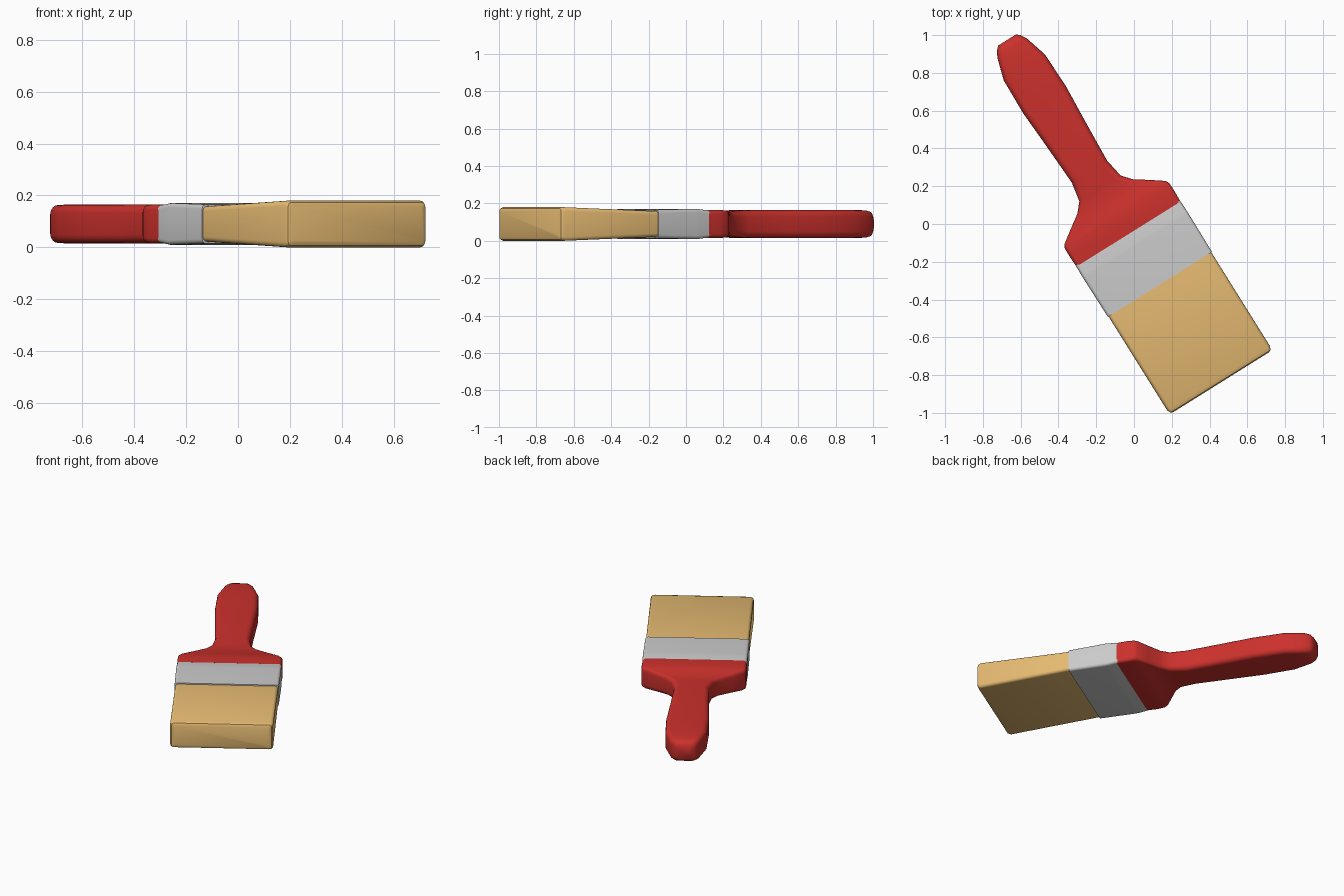
import bpy, bmesh, math
from mathutils import Matrix

if "Cube" in bpy.data.objects:
    bpy.data.objects.remove(bpy.data.objects["Cube"])

# Local frame: x across the brush, y along it (handle at +y), z through it
PLACE = Matrix.Translation((-0.045, -0.028, 0.09)) @ Matrix.Rotation(math.radians(32), 4, 'Z')


def material(name, colour):
    mat = bpy.data.materials.new(name)
    mat.diffuse_color = (*colour, 1)
    mat.use_nodes = True
    mat.node_tree.nodes["Principled BSDF"].inputs["Base Color"].default_value = mat.diffuse_color
    return mat


def ring(bm, y, w, t, r, segs=4):
    """Rounded rectangle of half width w, half thickness t at station y."""
    verts = []
    for q, (sx, sz) in enumerate(((1, 1), (-1, 1), (-1, -1), (1, -1))):
        for i in range(segs + 1):
            a = math.pi / 2 * (q + i / segs)
            verts.append(bm.verts.new((sx * (w - r) + r * math.cos(a), y,
                                       sz * (t - r) + r * math.sin(a))))
    return verts


def loft(name, stations, mat=None, angle=35):
    """Skin a run of (y, half width, half thickness, corner radius) sections."""
    bm = bmesh.new()
    rings = [ring(bm, *s) for s in stations]
    for a, b in zip(rings, rings[1:]):
        n = len(a)
        for i in range(n):
            bm.faces.new((a[i], a[(i + 1) % n], b[(i + 1) % n], b[i]))
    bm.faces.new(rings[0])
    bm.faces.new(rings[-1])
    bmesh.ops.recalc_face_normals(bm, faces=bm.faces)
    bm.transform(PLACE)
    me = bpy.data.meshes.new(name)
    bm.to_mesh(me)
    bm.free()
    ob = bpy.data.objects.new(name, me)
    bpy.context.collection.objects.link(ob)
    if mat:
        me.materials.append(mat)
    bpy.ops.object.select_all(action='DESELECT')
    ob.select_set(True)
    bpy.context.view_layer.objects.active = ob
    bpy.ops.object.shade_smooth_by_angle(angle=math.radians(angle))
    return ob


# Bristles, thickening towards the tip, with a softly rounded end
loft("bristles", [
    (-0.955, 0.298, 0.070, 0.010),
    (-0.949, 0.312, 0.083, 0.016),
    (-0.930, 0.321, 0.090, 0.020),
    (-0.330, 0.321, 0.068, 0.020),
], material("bristle_tan", (0.80, 0.50, 0.17)))

# Metal ferrule with a sloping band next to the handle
loft("ferrule", [
    (-0.344, 0.325, 0.076, 0.018),
    (-0.105, 0.327, 0.081, 0.018),
    (-0.085, 0.327, 0.080, 0.018),
    (-0.022, 0.325, 0.073, 0.018),
], angle=30)

# Handle: wide shoulders, narrow neck, swelling grip
loft("handle", [
    (-0.030, 0.325, 0.074, 0.020),
    (0.040, 0.327, 0.076, 0.022),
    (0.085, 0.326, 0.073, 0.024),
    (0.105, 0.315, 0.071, 0.026),
    (0.155, 0.245, 0.067, 0.028),
    (0.205, 0.172, 0.065, 0.030),
    (0.255, 0.129, 0.068, 0.032),
    (0.360, 0.110, 0.074, 0.034),
    (0.600, 0.122, 0.075, 0.034),
    (0.810, 0.134, 0.075, 0.034),
    (1.010, 0.129, 0.075, 0.034),
    (1.130, 0.094, 0.073, 0.034),
    (1.165, 0.074, 0.066, 0.032),
    (1.182, 0.056, 0.050, 0.028),
], material("handle_red", (0.60, 0.03, 0.025)), angle=60)
